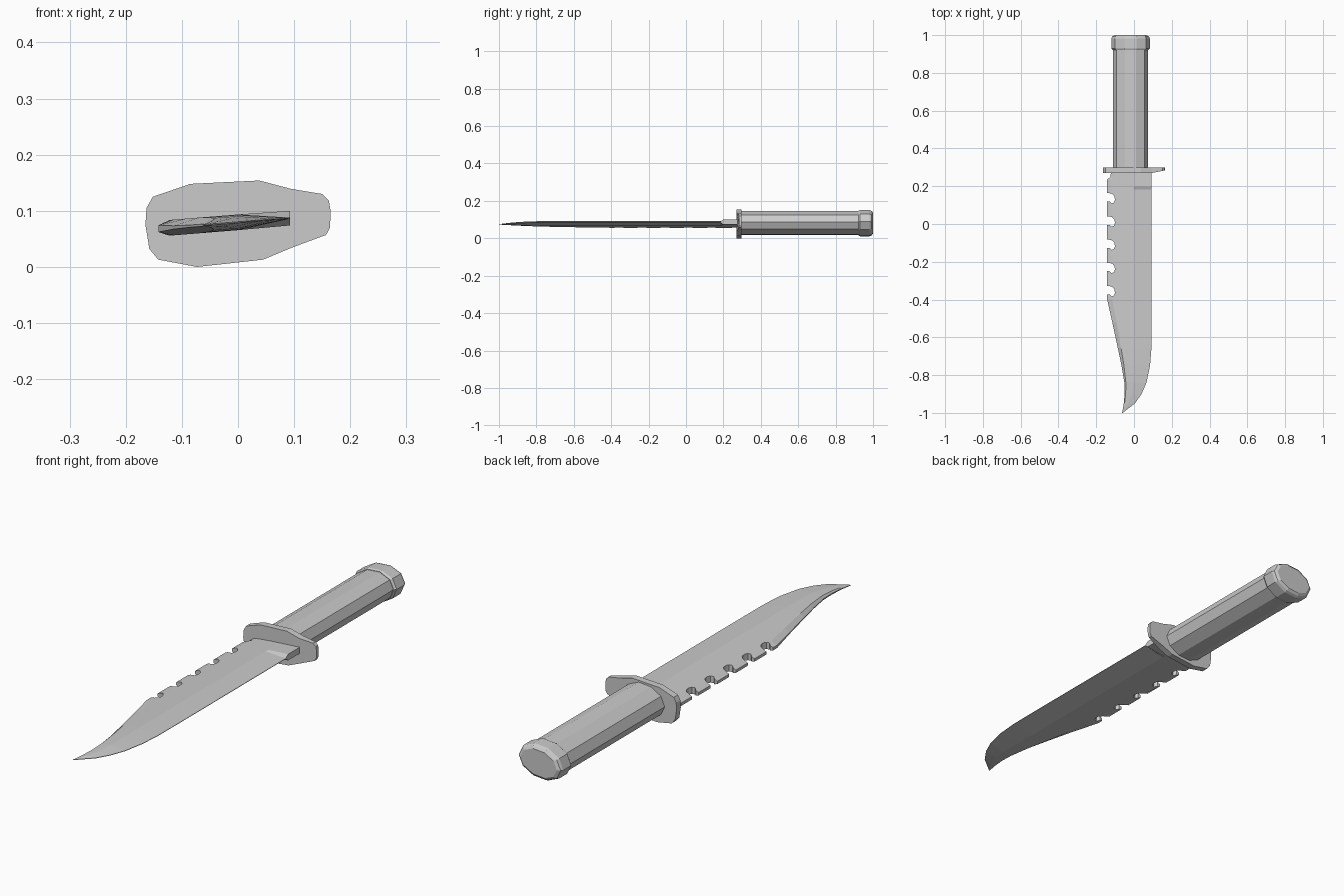
import bpy, bmesh, math
from mathutils import Vector


def loft(name, rings):
    """Skin a list of equal-length point rings and cap both ends."""
    bm = bmesh.new()
    vs = [[bm.verts.new(p) for p in r] for r in rings]
    n = len(rings[0])
    for a, b in zip(vs, vs[1:]):
        for i in range(n):
            j = (i + 1) % n
            bm.faces.new((a[i], a[j], b[j], b[i]))
    bm.faces.new(vs[0])
    bm.faces.new(vs[-1])
    bmesh.ops.recalc_face_normals(bm, faces=bm.faces)
    me = bpy.data.meshes.new(name)
    bm.to_mesh(me)
    bm.free()
    ob = bpy.data.objects.new(name, me)
    bpy.context.collection.objects.link(ob)
    return ob


def roll(x, dz):
    """Height of a point on the slightly rolled blade."""
    return 0.0795 + 0.08 * x + dz


# Blade: y, spine x, bevel x, taper x, edge x, spine half, body half, edge half
stations = [
    (0.275, -0.122, -0.108, 0.0, 0.093, 0.009, 0.014, 0.013),
    (0.250, -0.125, -0.110, 0.0, 0.093, 0.007, 0.014, 0.013),
    (0.235, -0.142, -0.122, 0.0, 0.093, 0.006, 0.014, 0.013),
    (0.199, -0.142, -0.122, 0.0, 0.093, 0.006, 0.014, 0.013),
    (0.183, -0.142, -0.122, 0.0, 0.093, 0.006, 0.014, 0.001),
    (-0.40, -0.142, -0.115, 0.0, 0.093, 0.006, 0.014, 0.001),
    (-0.52, -0.115, -0.092, 0.0, 0.093, 0.003, 0.014, 0.001),
    (-0.66, -0.085, -0.068, 0.0, 0.092, 0.002, 0.014, 0.001),
    (-0.75, -0.066, -0.053, 0.0, 0.085, 0.002, 0.013, 0.001),
    (-0.84, -0.051, -0.043, -0.003, 0.066, 0.002, 0.011, 0.001),
    (-0.90, -0.050, -0.044, -0.012, 0.040, 0.002, 0.008, 0.001),
    (-0.95, -0.054, -0.050, -0.030, 0.005, 0.002, 0.005, 0.001),
    (-1.00, -0.063, -0.062, -0.061, -0.060, 0.001, 0.001, 0.001),
]
rings = []
for y, s, b, m, e, hs, hb, he in stations:
    top = [(s, hs), (b, hb), (m, hb), (e, he)]
    ring = top + [(x, -h) for x, h in reversed(top)]
    rings.append([(x, y, roll(x, h)) for x, h in ring])
blade = loft("blade", rings)

# Hooked saw notches along the spine
hook = [(-0.17, 0.028), (-0.130, 0.028), (-0.115, 0.024), (-0.103, 0.010),
        (-0.101, -0.008), (-0.107, -0.022), (-0.119, -0.026),
        (-0.129, -0.016), (-0.17, -0.016)]
for i in range(5):
    cy = 0.135 - 0.123 * i
    cut = loft("notch_cutter", [[(x, cy + y, z) for x, y in hook] for z in (0.0, 0.2)])
    cut.hide_render = True
    cut.hide_set(True)
    mod = blade.modifiers.new("notch", 'BOOLEAN')
    mod.operation = 'DIFFERENCE'
    mod.solver = 'EXACT'
    mod.object = cut

# Guard plate, with the front thinned toward the right end
outline = [(-0.165, 0.075), (-0.163, 0.105), (-0.152, 0.125), (-0.085, 0.148),
           (0.038, 0.154), (0.095, 0.139), (0.150, 0.130), (0.162, 0.118),
           (0.165, 0.100), (0.164, 0.070), (0.157, 0.057), (0.095, 0.034),
           (0.045, 0.013), (-0.073, 0.0), (-0.142, 0.013), (-0.158, 0.032)]
front = [(x, 0.270 + max(0, x - 0.095) * 0.2, z) for x, z in outline]
back = [(x, 0.298, z) for x, z in outline]
loft("guard", [front, back])


# Ten-sided oval grip and capped pommel, rolled to match the blade
def oval(y, rx, rz, n=10):
    pts = []
    for i in range(n):
        a = 2 * math.pi * i / n
        x, z = rx * math.cos(a), rz * math.sin(a)
        pts.append((-0.018 + x, y, 0.081 + z + 0.08 * x))
    return pts


loft("grip", [oval(0.29, 0.092, 0.065), oval(0.94, 0.092, 0.065)])
loft("pommel", [oval(0.922, 0.094, 0.067), oval(0.930, 0.102, 0.071),
                oval(0.982, 0.102, 0.071), oval(0.993, 0.097, 0.066),
                oval(1.0, 0.084, 0.056)])
